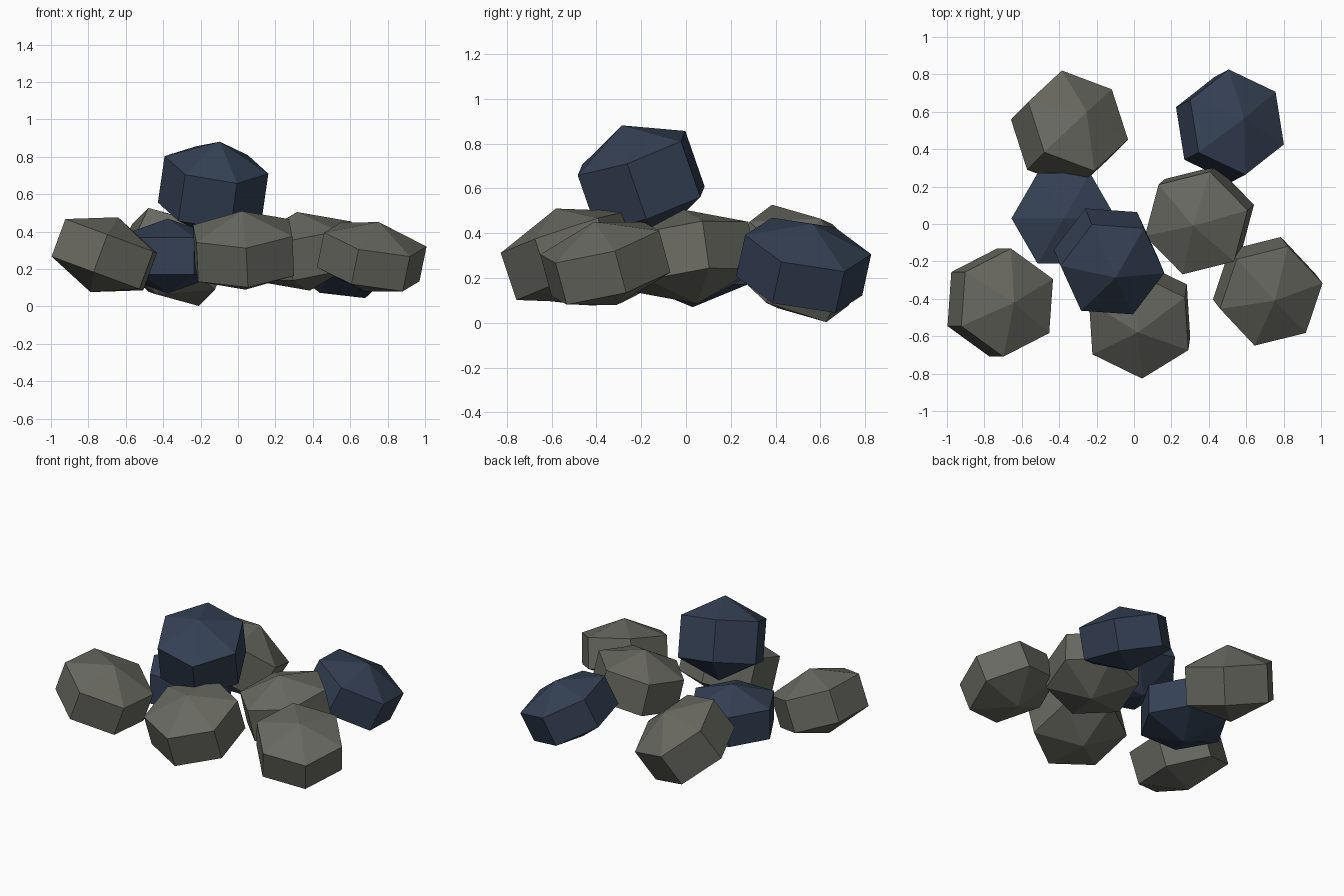
import bpy, bmesh
from math import cos, sin, radians, pi
from mathutils import Vector

if "Cube" in bpy.data.objects:
    bpy.data.objects.remove(bpy.data.objects["Cube"])


def material(name, rgb):
    m = bpy.data.materials.new(name)
    m.diffuse_color = (*rgb, 1)
    m.use_nodes = True
    m.node_tree.nodes["Principled BSDF"].inputs["Base Color"].default_value = m.diffuse_color
    return m


GREY = material("stone_grey", (0.14, 0.14, 0.12))
BLUE = material("stone_blue", (0.035, 0.052, 0.09))


def stone(name, centre, half_axis, radius, angle, mat):
    """Tilted six-sided stone: upright band plus a shallow point above and below.
    half_axis runs from the centre to the middle of the upper ring."""
    c, a = Vector(centre), Vector(half_axis)
    n = a.normalized()
    t = radians(angle)
    u = Vector((cos(t), sin(t), -(n.x * cos(t) + n.y * sin(t)) / n.z)).normalized()
    v = n.cross(u)
    bm = bmesh.new()

    def ring(middle):
        return [bm.verts.new(middle + radius * (u * cos(k * pi / 3) + v * sin(k * pi / 3)))
                for k in range(6)]

    top, bottom = ring(c + a), ring(c - a)
    tip, base = bm.verts.new(c + 2 * a), bm.verts.new(c - 2 * a)
    for i in range(6):
        j = (i + 1) % 6
        bm.faces.new((bottom[i], bottom[j], top[j], top[i]))
        bm.faces.new((top[i], top[j], tip))
        bm.faces.new((bottom[j], bottom[i], base))
    bmesh.ops.recalc_face_normals(bm, faces=bm.faces)
    mesh = bpy.data.meshes.new(name)
    bm.to_mesh(mesh)
    bm.free()
    mesh.materials.append(mat)
    ob = bpy.data.objects.new(name, mesh)
    bpy.context.collection.objects.link(ob)


# Grey stones on the ground
stone("stone_back_left", (-0.345, 0.505, 0.265), (0.046, 0.047, 0.10), 0.295, 43, GREY)
stone("stone_middle_right", (0.35, 0.02, 0.295), (-0.017, -0.015, 0.105), 0.288, 14, GREY)
stone("stone_left", (-0.715, -0.42, 0.277), (0.037, 0.0, 0.10), 0.29, 86, GREY)
stone("stone_front", (0.03, -0.51, 0.30), (-0.005, -0.035, 0.105), 0.297, -26, GREY)
stone("stone_right", (0.715, -0.36, 0.265), (0.019, -0.025, 0.093), 0.285, 14, GREY)

# Blue stones, one resting on top of the pile
stone("blue_stone_back_right", (0.513, 0.525, 0.257), (0.038, 0.02, 0.092), 0.288, 99, BLUE)
stone("blue_stone_middle_left", (-0.375, 0.03, 0.27), (0.0, 0.0, 0.10), 0.28, 0, BLUE)
stone("blue_stone_top", (-0.133, -0.20, 0.633), (0.018, -0.043, 0.124), 0.282, -4, BLUE)
